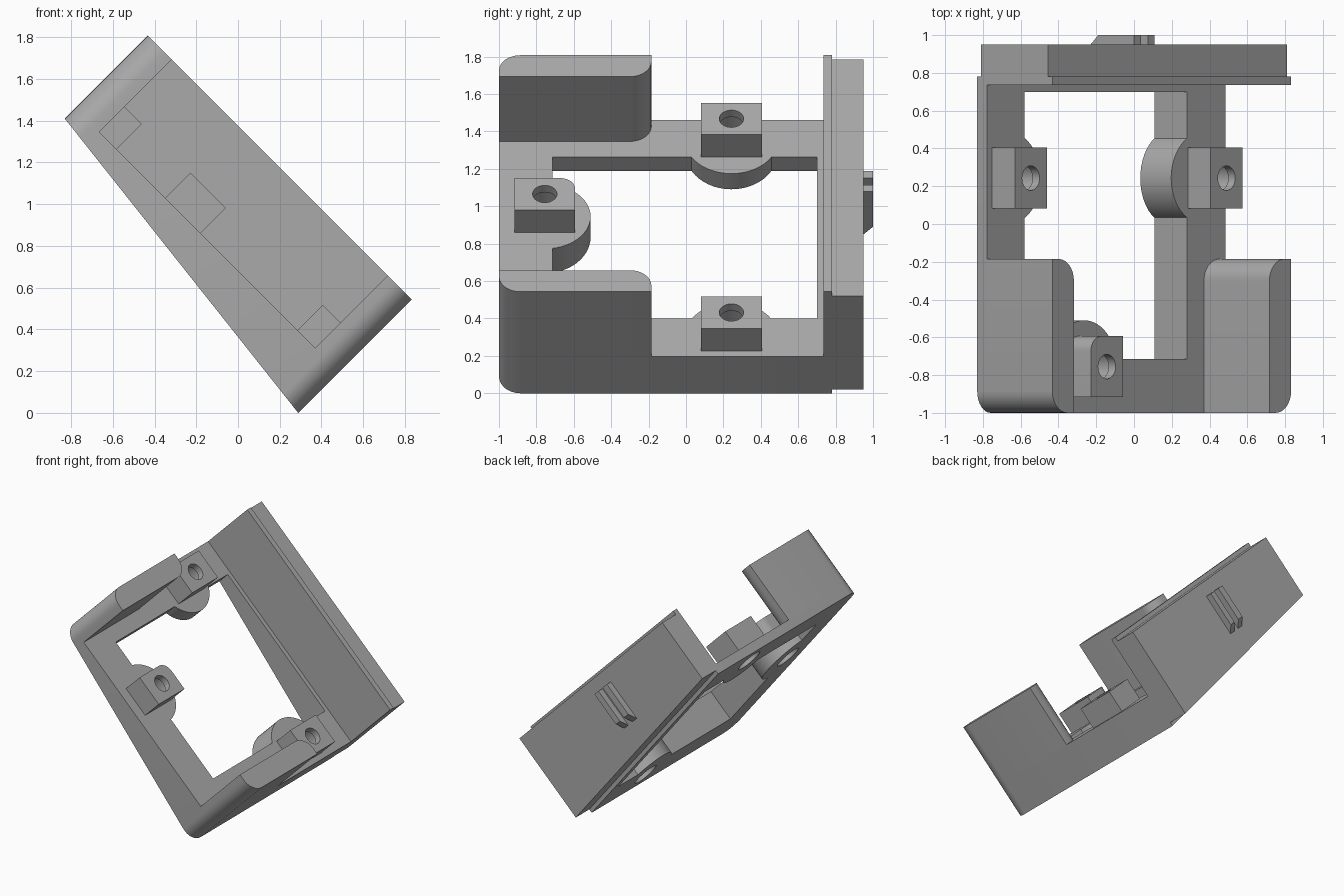
import bpy, bmesh, math

if "Cube" in bpy.data.objects:
    bpy.data.objects.remove(bpy.data.objects["Cube"])

# Tilted frame: u runs down to the right, w is the bracket's own up direction
R = math.sqrt(0.5)
U0, U1 = -1.584, 0.204           # outer ends
FLOOR, TOP = 0.482, 0.972        # floor surface and wall top
IN0, IN1 = -1.422, 0.042         # inner wall faces

grey = bpy.data.materials.new("grey plastic")
grey.diffuse_color = (0.4, 0.4, 0.4, 1)
grey.use_nodes = True
grey.node_tree.nodes["Principled BSDF"].inputs["Base Color"].default_value = grey.diffuse_color


def slope(u):
    """Height of the slanted underside."""
    return 0.41 + (0.204 - 0.41) * (u - U0) / (U1 - U0)


def prism(name, plan, low, high):
    """Extrude a (u, y) plan between two heights; low may be a function of u."""
    bm = bmesh.new()
    f = low if callable(low) else (lambda u: low)
    at = lambda u, y, w: bm.verts.new(((u + w) * R, y, (w - u) * R))
    a = [at(u, y, f(u)) for u, y in plan]
    b = [at(u, y, high) for u, y in plan]
    bm.faces.new(a)
    bm.faces.new(b)
    n = len(plan)
    for i in range(n):
        j = (i + 1) % n
        bm.faces.new((a[i], a[j], b[j], b[i]))
    bmesh.ops.recalc_face_normals(bm, faces=bm.faces)
    me = bpy.data.meshes.new(name)
    bm.to_mesh(me)
    bm.free()
    me.materials.append(grey)
    ob = bpy.data.objects.new(name, me)
    bpy.context.collection.objects.link(ob)
    return ob


def rect(u0, u1, y0, y1, radii=(0, 0, 0, 0), steps=8):
    """Rectangle plan; radii for corners (u0,y0), (u1,y0), (u1,y1), (u0,y1)."""
    pts = []
    corners = [(u0, y0, 1, 1), (u1, y0, -1, 1), (u1, y1, -1, -1), (u0, y1, 1, -1)]
    for k, ((u, y, su, sy), r) in enumerate(zip(corners, radii)):
        if not r:
            pts.append((u, y))
            continue
        for i in range(steps + 1):
            t = math.pi + k * math.pi / 2 + i / steps * math.pi / 2
            pts.append((u + su * r + r * math.cos(t), y + sy * r + r * math.sin(t)))
    return pts


def disc(u, y, r, n=48):
    return [(u + r * math.cos(2 * math.pi * i / n), y + r * math.sin(2 * math.pi * i / n))
            for i in range(n)]


def cut(ob, tool):
    m = ob.modifiers.new("cut", 'BOOLEAN')
    m.operation, m.solver, m.object = 'DIFFERENCE', 'EXACT', tool
    bpy.context.view_layer.objects.active = ob
    bpy.ops.object.modifier_apply(modifier=m.name)


# Floor frame with rounded front corners
floor = prism("floor_frame", rect(U0, U1, -1, 0.735, (0.115, 0.115, 0, 0)), slope, FLOOR)

# Window in the floor, leaving round bosses under the posts
mounts = [("left", -1.424, 0.243), ("front", -0.855, -0.755), ("right", 0.041, 0.243)]
window = prism("window_cutter", rect(-1.303, -0.085, -0.715, 0.70), 0.0, 0.8)
helpers = [window]
for name, u, y in mounts:
    boss = prism(name + "_boss_cutter", disc(u, y, 0.245), -0.2, 1.0)
    helpers.append(boss)
    cut(window, boss)
cut(floor, window)

# Posts with a small top hole and a wider bore from below
parts = [floor]
for name, u, y in mounts:
    corner = 0.08 if name == "front" else 0
    post = prism(name + "_post", rect(u - 0.12, u + 0.12, y - 0.162, y + 0.162,
                                      (0, 0, 0, corner)), FLOOR, 0.652)
    bore = prism(name + "_bore_cutter", disc(u, y, 0.1), 0.0, 0.60)
    hole = prism(name + "_hole_cutter", disc(u, y, 0.065), 0.3, 0.9)
    helpers += [bore, hole]
    for tool in (bore, hole):
        cut(post, tool)
    cut(floor, bore)
    parts.append(post)

# Short side walls, rounded at the outer front and inner rear edges
parts.append(prism("left_wall", rect(U0, IN0, -1, -0.185, (0.115, 0, 0.115, 0)), FLOOR, TOP))
parts.append(prism("right_wall", rect(IN1, U1, -1, -0.185, (0, 0.115, 0, 0.115)), FLOOR, TOP))

# Back wall: full lip, then a slightly smaller plate
parts.append(prism("back_lip", rect(U0, U1, 0.735, 0.78), slope, TOP))
parts.append(prism("back_plate", rect(U0, U1, 0.78, 0.95),
                   lambda u: slope(u) + 0.03, TOP - 0.032))

# Two ribs on the back, chamfered at the lower end
for i, (u0, u1) in enumerate(((-0.841, -0.787), (-0.735, -0.686))):
    rib = prism("back_rib_%d" % (i + 1), rect(u0, u1, 0.95, 1.0), 0.516, 0.841)
    for v in rib.data.vertices:
        if v.co.y > 0.99 and (v.co.x + v.co.z) * R < 0.6:
            v.co.x += 0.057 * R
            v.co.z += 0.057 * R
    parts.append(rib)

# Remove cutters and smooth the curved faces
for h in helpers:
    bpy.data.objects.remove(h)
for ob in bpy.context.scene.objects:
    ob.select_set(ob in parts)
bpy.context.view_layer.objects.active = floor
bpy.ops.object.shade_smooth_by_angle(angle=math.radians(30))
